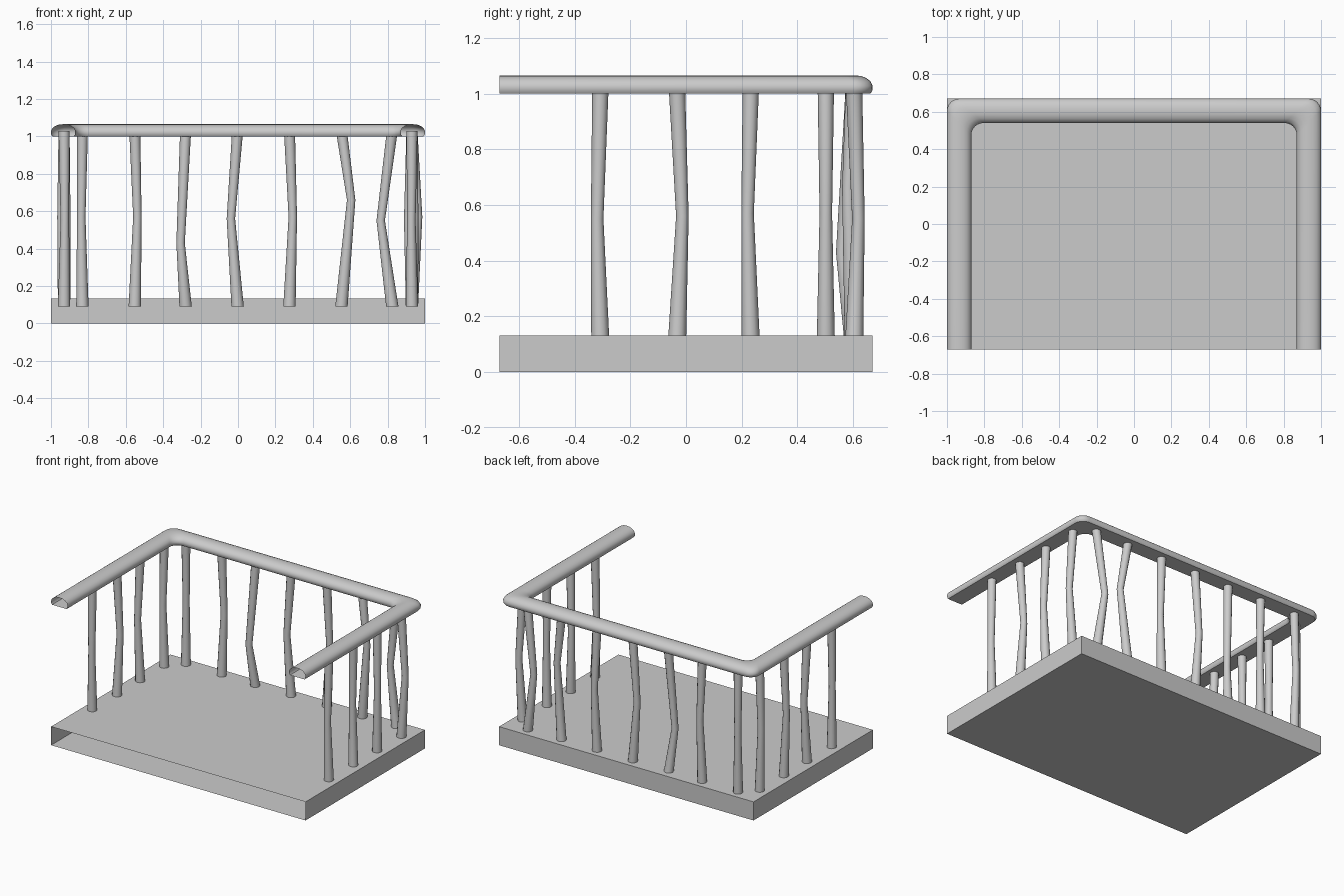
import bpy, bmesh, math
from mathutils import Vector

if "Cube" in bpy.data.objects:
    bpy.data.objects.remove(bpy.data.objects["Cube"])

HX, HY = 1.0, 0.67          # half size of the deck
DECK_TOP = 0.132
RAIL_W = 0.13


def make_object(name, bm, smooth=True):
    bmesh.ops.recalc_face_normals(bm, faces=bm.faces[:])
    mesh = bpy.data.meshes.new(name)
    bm.to_mesh(mesh)
    bm.free()
    ob = bpy.data.objects.new(name, mesh)
    bpy.context.collection.objects.link(ob)
    if smooth:
        bpy.ops.object.select_all(action='DESELECT')
        ob.select_set(True)
        bpy.context.view_layer.objects.active = ob
        bpy.ops.object.shade_smooth_by_angle(angle=math.radians(40))
    return ob


def loft(name, rings):
    """Skin closed rings into an open-ended tube."""
    bm = bmesh.new()
    rows = [[bm.verts.new(p) for p in ring] for ring in rings]
    n = len(rows[0])
    for a, b in zip(rows, rows[1:]):
        for i in range(n):
            j = (i + 1) % n
            bm.faces.new((a[i], a[j], b[j], b[i]))
    return make_object(name, bm)


def u_path(x, y, r, steps=6):
    """U-shaped plan path, open at the front, with rounded back corners."""
    half = [Vector((x, -HY, 0))]
    for k in range(steps + 1):
        t = math.pi / 2 * k / steps
        half.append(Vector((x - r + r * math.cos(t), y - r + r * math.sin(t), 0)))
    return half + [Vector((-p.x, p.y, 0)) for p in reversed(half)]


def post(name, base, mid, mid_z):
    """Slightly crooked post, thinner at the bend."""
    sections = [(base, 0.09, 0.033), (mid, mid_z, 0.0225), (base, 1.03, 0.0295)]
    rings = []
    for (x, y), z, r in sections:
        rings.append([(x + r * math.cos(math.tau * k / 12),
                       y + r * math.sin(math.tau * k / 12), z) for k in range(12)])
    loft(name, rings)


# Deck: hollow box, open at the front
bm = bmesh.new()
bmesh.ops.create_cube(bm, size=1)
for v in bm.verts:
    v.co = (v.co.x * 2 * HX, v.co.y * 2 * HY, (v.co.z + 0.5) * DECK_TOP)
front = [f for f in bm.faces if f.calc_center_median().y < -HY + 0.01]
bmesh.ops.delete(bm, geom=front, context='FACES_ONLY')
make_object("deck", bm, smooth=False)

# Handrail: flat-bottomed rounded section swept around three sides
side = [(0.06, 1.0), (0.01, 1.01), (0.0, 1.027), (0.06, 1.044), (0.18, 1.056), (0.33, 1.063)]
profile = side + [(0.5, 1.065)] + [(1 - u, z) for u, z in reversed(side)]
outer = u_path(HX, HY, 0.065)
inner = u_path(HX - RAIL_W, HY - RAIL_W, 0.065)
loft("handrail", [[(*o.lerp(i, u).xy, z) for u, z in profile] for o, i in zip(outer, inner)])

# Back posts: x, bend offset x, bend offset y, bend height
back = [(-0.832, -0.006, 0.012, 0.57), (-0.552, 0.014, 0.010, 0.57),
        (-0.28, -0.027, -0.042, 0.43), (-0.002, -0.036, 0.0, 0.56),
        (0.275, 0.018, 0.008, 0.57), (0.553, 0.052, -0.02, 0.66),
        (0.825, -0.062, 0.016, 0.55)]
for n, (x, dx, dy, z) in enumerate(back):
    post(f"back_post_{n + 1}", (x, 0.603), (x + dx, 0.603 + dy), z)

# Side posts: y, bend offset y, bend offset x on the left and right, bend height
sides = [(-0.307, -0.012, 0.004, -0.003, 0.55), (-0.033, 0.02, 0.012, -0.02, 0.56),
         (0.233, -0.012, -0.014, 0.012, 0.57), (0.502, 0.0, -0.012, 0.033, 0.57)]
for n, (y, dy, dl, dr, z) in enumerate(sides):
    for label, x, dx in (("left", -0.93, dl), ("right", 0.93, dr)):
        post(f"{label}_post_{n + 1}", (x, y), (x + dx, y + dy), z)
